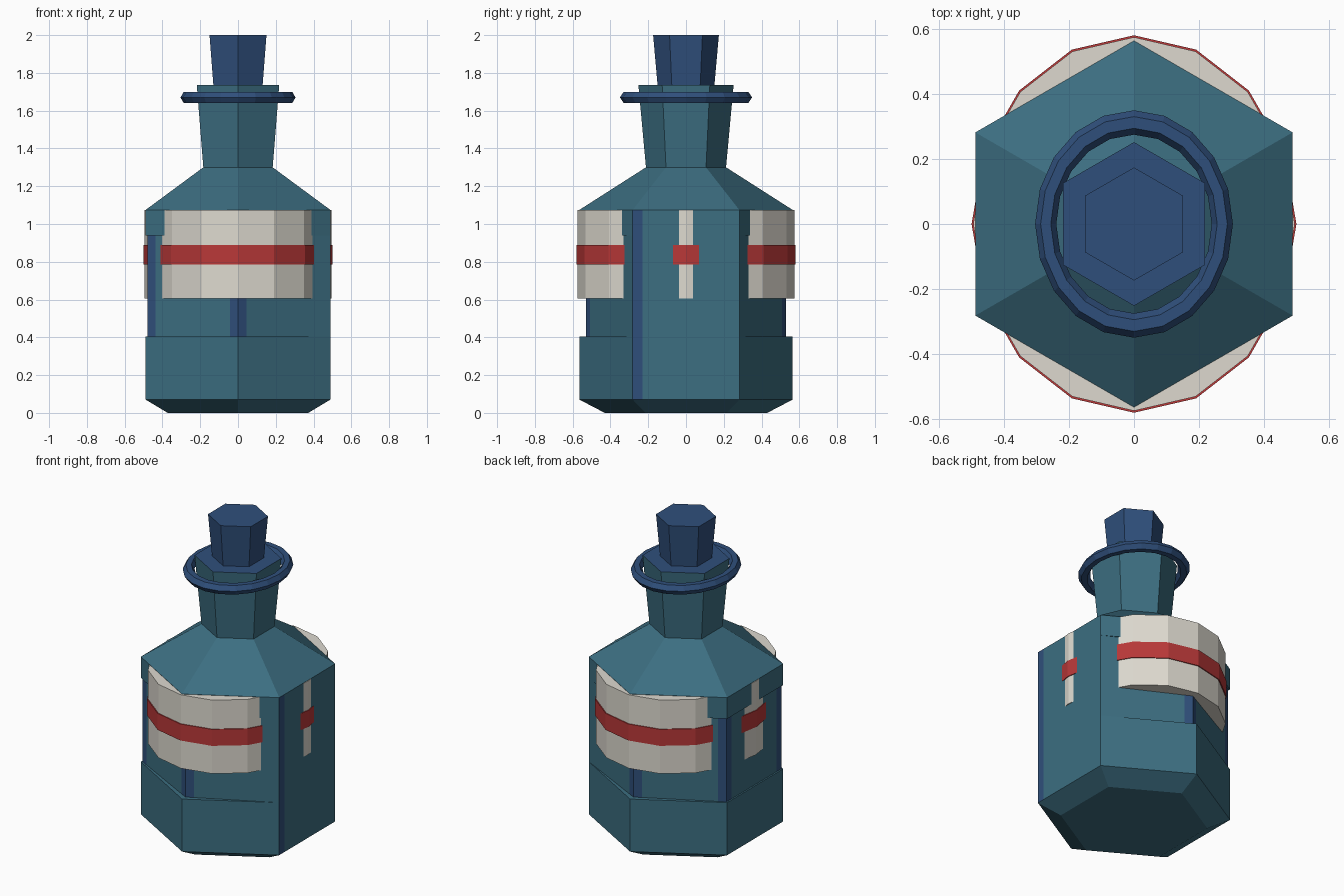
import bpy, bmesh, math
from mathutils import Vector

cube = bpy.data.objects.get("Cube")
if cube:
    bpy.data.objects.remove(cube, do_unlink=True)


def material(name, rgb):
    lin = [((c / 255 + 0.055) / 1.055) ** 2.4 for c in rgb] + [1.0]
    m = bpy.data.materials.new(name)
    m.use_nodes = True
    m.diffuse_color = lin
    m.node_tree.nodes["Principled BSDF"].inputs["Base Color"].default_value = lin
    return m


teal = material("teal glass", (60, 110, 129))
blue = material("deep blue", (47, 79, 123))
red = material("red stripe", (184, 56, 56))
cream = material("cream label", (221, 217, 207))


def hexagon(z, radii):
    """Hexagon with a point at +y; radii may differ per corner."""
    if not isinstance(radii, list):
        radii = [radii] * 6
    return [Vector((r * math.cos(a), r * math.sin(a), z))
            for r, a in zip(radii, [math.radians(30 + 60 * i) for i in range(6)])]


def ellipse(z, rx, ry, n):
    return [Vector((rx * math.cos(t), ry * math.sin(t), z))
            for t in [2 * math.pi * i / n for i in range(n)]]


def split_edges(corners, f=0.09):
    """Add a point just before and after every corner."""
    out = []
    for i, c in enumerate(corners):
        out += [c.lerp(corners[i - 1], f), c, c.lerp(corners[(i + 1) % 6], f)]
    return out


def loft(name, rings, mats, rule=None, closed=False):
    """Skin stacked rings; rule(level, segment) picks a material index."""
    bm = bmesh.new()
    loops = [[bm.verts.new(p) for p in ring] for ring in rings]
    n = len(loops[0])
    pairs = list(zip(loops, loops[1:]))
    if closed:
        pairs.append((loops[-1], loops[0]))
    for level, (a, b) in enumerate(pairs):
        for k in range(n):
            j = (k + 1) % n
            f = bm.faces.new((a[k], a[j], b[j], b[k]))
            f.material_index = rule(level, k) if rule else 0
    if not closed:
        bm.faces.new(loops[0][::-1])
        top = bm.faces.new(loops[-1])
        top.material_index = len(mats) - 1
    me = bpy.data.meshes.new(name)
    bm.to_mesh(me)
    bm.free()
    for m in mats:
        me.materials.append(m)
    ob = bpy.data.objects.new(name, me)
    bpy.context.collection.objects.link(ob)
    return ob


# Bottle: hexagonal body with a shallow recess, shoulder and flared neck
R = 0.564
recess = [R, 0.53, 0.553, 0.553, 0.53, R]
profile = [(0, 0.43), (0.07, R), (0.405, R), (0.405, recess), (0.94, recess),
           (0.94, R), (1.075, R), (1.3, 0.212), (1.735, 0.252)]


def trim(level, k):
    corner, part = divmod(k, 3)
    if part == 2:
        return 0
    if level == 3 and 1 <= corner <= 4:      # edge strips inside the recess
        return 1
    if corner == 5 and part == 1 and 1 <= level <= 5:  # tall side strip
        return 1
    return 0


loft("bottle", [split_edges(hexagon(z, r)) for z, r in profile], [teal, blue], trim)

# Stopper
loft("stopper", [hexagon(1.73, 0.15), hexagon(2.0, 0.174)], [blue])

# Oval neck ring with a hexagonal section
section = [(0.0375, 0), (0.018, 0.029), (-0.018, 0.029),
           (-0.0375, 0), (-0.018, -0.029), (0.018, -0.029)]
loft("neck_ring",
     [ellipse(1.67 + h, 0.87 * (0.3125 + d), 0.3125 + d, 20) for d, h in section][::-1],
     [blue], closed=True)

# Label wrapped round the body, and its stripe
for name, low, high, rx, ry, mat in (("label", 0.605, 1.074, 0.495, 0.575, cream),
                                     ("label_stripe", 0.785, 0.89, 0.5, 0.581, red)):
    loft(name, [ellipse(low, rx, ry, 16), ellipse(high, rx, ry, 16)], [mat])
